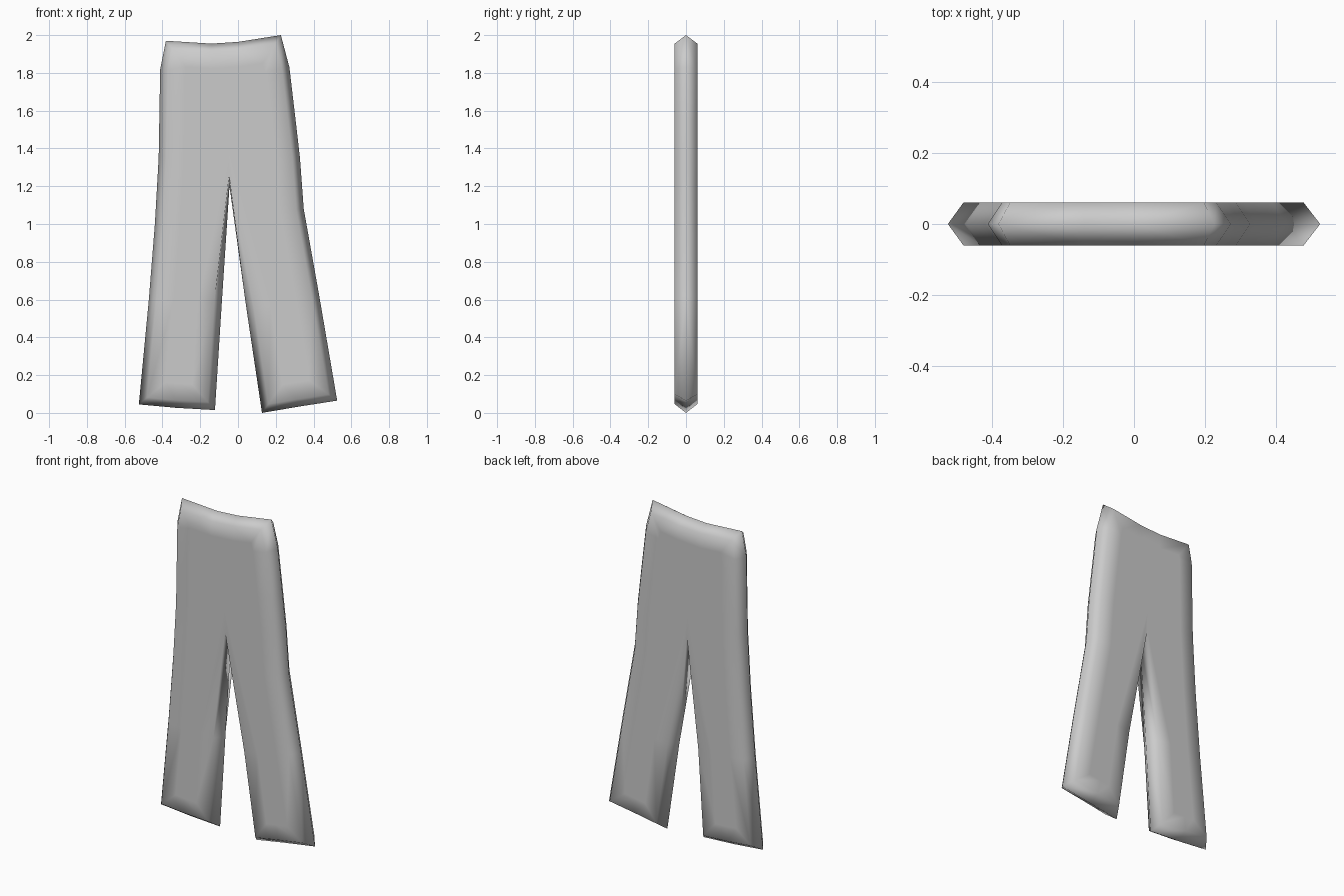
import bpy, bmesh
from mathutils import Vector

cube = bpy.data.objects.get("Cube")
if cube:
    bpy.data.objects.remove(cube, do_unlink=True)

HALF_DEPTH = 0.06

# Silhouette ridge in x, z, starting at the crotch and going round the right leg
OUTLINE = [Vector(p) for p in (
    (-0.045, 1.2), (-0.086, 0.58), (-0.122, 0.015), (-0.33, 0.027),
    (-0.525, 0.045), (-0.472, 0.6), (-0.44, 1.0), (-0.42, 1.35),
    (-0.412, 1.82), (-0.382, 1.97), (-0.14, 1.955), (0.0, 1.964),
    (0.227, 2.0), (0.272, 1.83), (0.305, 1.55), (0.328, 1.35), (0.348, 1.08),
    (0.43, 0.62), (0.525, 0.065), (0.32, 0.033), (0.127, 0.0), (0.045, 0.55))]


def inset(points, distance):
    """Move every corner inwards, with the mitre length limited."""
    result = []
    for i, p in enumerate(points):
        before = (p - points[i - 1]).normalized()
        after = (points[(i + 1) % len(points)] - p).normalized()
        n1 = Vector((before.y, -before.x))
        n2 = Vector((after.y, -after.x))
        mid = (n1 + n2).normalized()
        result.append(p + mid * min(distance / max(mid.dot(n1), 0.1), distance * 1.5))
    return result


# Ridge in the middle, then a bevel ring and an inner ring on each flat side
bm = bmesh.new()


def ring(points, y):
    return [bm.verts.new((p.x, y, p.y)) for p in points]


def bridge(a, b):
    for i in range(len(a)):
        j = (i + 1) % len(a)
        bm.faces.new((a[i], a[j], b[j], b[i]))


ridge = ring(OUTLINE, 0)
panel_edge = inset(OUTLINE, 0.04)
panel_inner = inset(OUTLINE, 0.13)
for side in (-1, 1):
    edge = ring(panel_edge, side * HALF_DEPTH)
    inner = ring(panel_inner, side * HALF_DEPTH)
    bridge(ridge, edge)
    bridge(edge, inner)
    bm.faces.new(inner)
bmesh.ops.recalc_face_normals(bm, faces=bm.faces)
bmesh.ops.triangulate(bm, faces=[f for f in bm.faces if len(f.verts) > 4])
for f in bm.faces:
    f.smooth = True

mesh = bpy.data.meshes.new("trousers")
bm.to_mesh(mesh)
bm.free()
trousers = bpy.data.objects.new("trousers", mesh)
bpy.context.collection.objects.link(trousers)

# Plain grey cloth
cloth = bpy.data.materials.new("grey cloth")
cloth.use_nodes = True
colour = (0.6, 0.6, 0.6, 1)
cloth.diffuse_color = colour
cloth.node_tree.nodes["Principled BSDF"].inputs["Base Color"].default_value = colour
mesh.materials.append(cloth)
